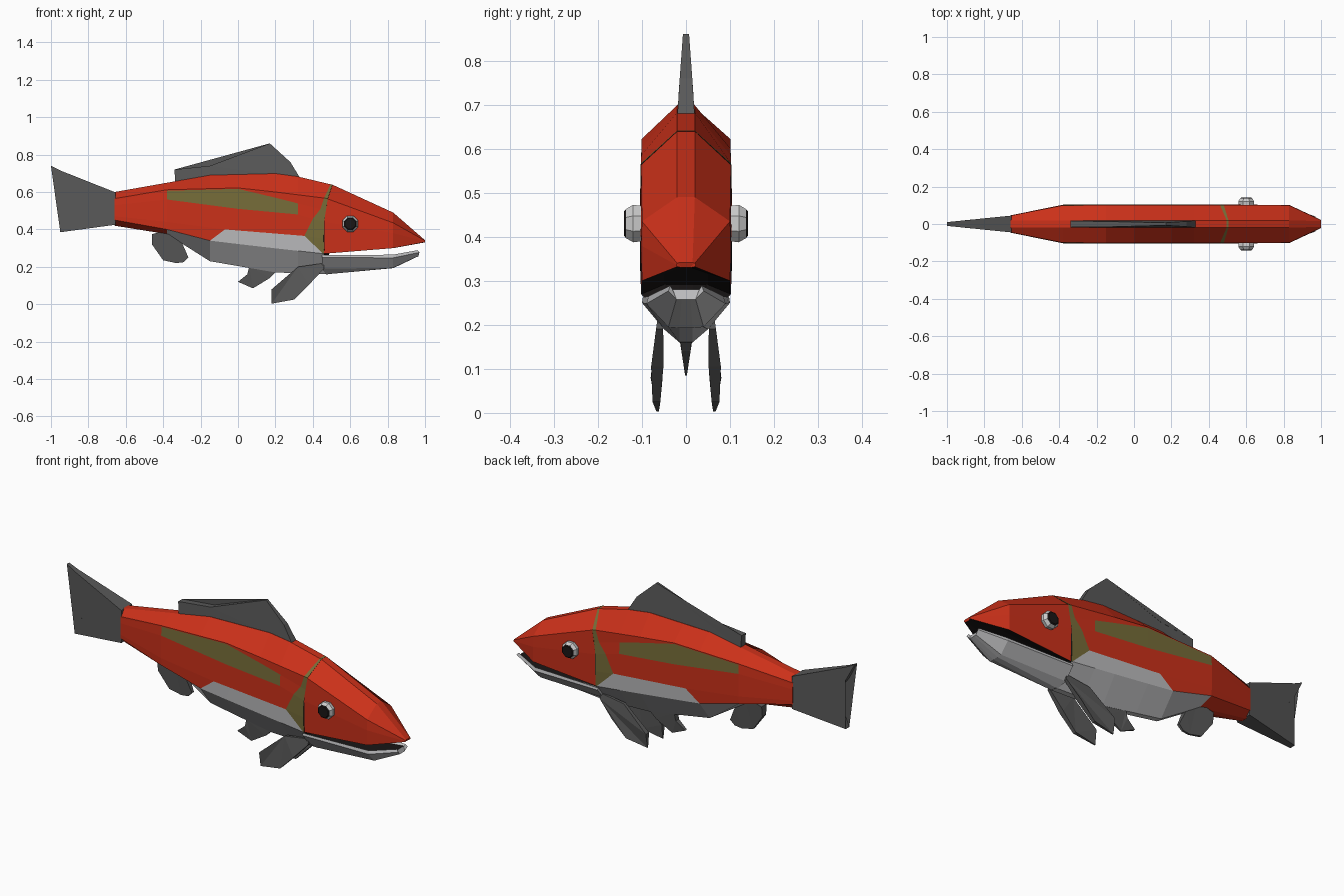
import bpy, bmesh, math
from mathutils import Matrix

if "Cube" in bpy.data.objects:
    bpy.data.objects.remove(bpy.data.objects["Cube"])


def material(name, rgb):
    m = bpy.data.materials.new(name)
    m.diffuse_color = (*rgb, 1)
    m.use_nodes = True
    m.node_tree.nodes["Principled BSDF"].inputs["Base Color"].default_value = m.diffuse_color
    return m


RED = material("red", (0.6, 0.03, 0.01))
OLIVE = material("olive", (0.18, 0.15, 0.04))
WHITE = material("belly white", (0.5, 0.5, 0.51))
GREY = material("fin grey", (0.1, 0.1, 0.1))
BLACK = material("black", (0.01, 0.008, 0.008))
LIP = material("lip white", (0.75, 0.75, 0.75))


def finish(bm, name, mats):
    bmesh.ops.recalc_face_normals(bm, faces=bm.faces[:])
    me = bpy.data.meshes.new(name)
    bm.to_mesh(me)
    bm.free()
    for m in mats:
        me.materials.append(m)
    ob = bpy.data.objects.new(name, me)
    bpy.context.collection.objects.link(ob)
    return ob


def interp(line, x):
    if x <= line[0][0]:
        return line[0][1]
    for (x0, z0), (x1, z1) in zip(line, line[1:]):
        if x <= x1:
            return z0 + (z1 - z0) * (x - x0) / (x1 - x0)
    return line[-1][1]


def loft(name, rings, mats, pick, end_mat=0):
    """Skin half rings of (x, y, z), top to bottom, mirrored across y."""
    bm = bmesh.new()
    n = len(rings[0])
    loops = []
    for half in rings:
        full = half + [(x, -y, z) for x, y, z in reversed(half)]
        loops.append([bm.verts.new(p) for p in full])
    for s, (a, b) in enumerate(zip(loops, loops[1:])):
        for i in range(2 * n):
            j = (i + 1) % (2 * n)
            row = i if i < n else 2 * n - 2 - i   # -1 = strip along the back
            f = bm.faces.new((a[i], a[j], b[j], b[i]))
            f.material_index = pick(s, row)
    bm.faces.new(loops[0])
    bm.faces.new(loops[-1]).material_index = end_mat
    bmesh.ops.triangulate(bm, faces=[f for f in bm.faces if len(f.verts) > 4])
    return finish(bm, name, mats)


# Body: seven lengthwise lines sampled at cross stations
lines = [
    [(-.66, .60), (-.15, .69), (.25, .70), (.33, .68), (.5, .64)],      # back
    [(-.66, .565), (-.38, .612), (0, .622), (.2, .60), (.48, .565)],    # shoulder
    [(-.66, .555), (-.38, .607), (0, .617), (.22, .565), (.47, .50)],   # olive top
    [(-.66, .53), (-.38, .56), (0, .51), (.32, .48), (.46, .44)],       # olive bottom
    [(-.66, .47), (-.38, .44), (-.07, .40), (.36, .365), (.46, .35)],   # white top
    [(-.66, .45), (-.38, .40), (-.15, .34), (.1, .31), (.46, .27)],     # belly ridge
    [(-.66, .42), (-.38, .375), (-.15, .23), (.2, .17), (.48, .16)],    # keel
]
width = [(-.66, .045), (-.38, .10), (.5, .102)]
stations = [[x] * 7 for x in (-.66, -.38, -.15, 0, .2, .32)]
stations[2][4] = -.07
stations[3][4] = .03
stations.append([.495, .46, .44, .40, .355, .455, .47])   # gill, rear edge
stations.append([.505, .48, .47, .46, .458, .46, .48])    # gill, front edge
rings = []
for xs in stations:
    ring = []
    for r, (x, line) in enumerate(zip(xs, lines)):
        w = interp(width, x)
        y = .02 if r == 0 else .015 if r == 6 else w * (1.03 if r in (3, 4) else 1)
        ring.append((x, y, interp(line, x)))
    rings.append(ring)


def body_colour(s, row):
    if s == 6 and row <= 4:
        return 1
    if row == 2 and 1 <= s <= 4:
        return 1
    if (row == 4 and s >= 2) or (row >= 5 and s >= 1):
        return 2
    return 0


loft("body", rings, [RED, OLIVE, WHITE, BLACK], body_colour, 3)

# Upper head with a dark mouth roof
loft("upper_head", [
    [(.503, .02, .64), (.48, .102, .563), (.46, .104, .44), (.46, .10, .27), (.46, .05, .29)],
    [(.83, .02, .49), (.83, .10, .435), (.83, .102, .38), (.83, .10, .30), (.83, .05, .315)],
    [(1.0, .015, .342), (1.0, .02, .34), (1.0, .022, .336), (1.0, .02, .332), (.995, .01, .33)],
], [RED, BLACK], lambda s, r: 1 if r >= 3 else 0)

# Lower jaw with pale lip
loft("lower_jaw", [
    [(.45, .07, .25), (.45, .098, .262), (.45, .10, .25), (.45, .05, .19), (.47, .015, .16)],
    [(.83, .065, .25), (.83, .085, .265), (.83, .09, .248), (.83, .04, .195), (.83, .015, .193)],
    [(.955, .03, .28), (.96, .036, .289), (.97, .04, .277), (.965, .022, .258), (.965, .01, .257)],
], [WHITE, LIP, BLACK], lambda s, r: 2 if r == -1 else 1 if r == 0 else 0)


def fin(name, outline, half, centre=lambda x, z: 0):
    """Thin fin: outline in x-z, half(x, z) gives half thickness."""
    bm = bmesh.new()
    sides = [[bm.verts.new((x, centre(x, z) + s * half(x, z), z)) for x, z in outline]
             for s in (-1, 1)]
    caps = [bm.faces.new(v) for v in sides]
    n = len(outline)
    for i in range(n):
        j = (i + 1) % n
        bm.faces.new((sides[0][i], sides[0][j], sides[1][j], sides[1][i]))
    bmesh.ops.triangulate(bm, faces=caps)
    return finish(bm, name, [GREY])


fin("dorsal_fin",
    [(-.335, .65), (-.34, .72), (-.15, .74), (.17, .86), (.28, .76), (.335, .67)],
    lambda x, z: interp([(.68, .02), (.86, .007)], z))
fin("tail_fin",
    [(-.655, .598), (-.95, .715), (-1, .74), (-.95, .645), (-.875, .55), (-.91, .47),
     (-.95, .385), (-.655, .425)],
    lambda x, z: interp([(-1, .01), (-.66, .045)], x))
fin("anal_fin",
    [(-.36, .40), (-.46, .375), (-.46, .32), (-.40, .235), (-.33, .22), (-.29, .225),
     (-.265, .25), (-.30, .33)],
    lambda x, z: interp([(.22, .005), (.38, .022)], z))
fin("pelvic_fin",
    [(.06, .20), (.05, .16), (0, .12), (.08, .085), (.17, .14), (.22, .19)],
    lambda x, z: interp([(.085, .002), (.17, .015)], z))

# Paired pectoral fins and eyes
for s, side in ((1, "left"), (-1, "right")):
    fin("pectoral_fin_" + side,
        [(.46, .22), (.32, .20), (.18, .08), (.18, .003), (.30, .025), (.38, .105), (.46, .19)],
        lambda x, z: interp([(0, .002), (.04, .013), (.11, .014), (.22, .006)], z),
        lambda x, z: s * interp([(0, .064), (.04, .069), (.11, .065), (.22, .058)], z))
    bm = bmesh.new()
    prev = None
    for y, r in ((.09, .042), (.12, .046), (.136, .036), (.141, .030)):
        ring = [bm.verts.new((.6 + r * math.cos(a), s * y, .43 + r * math.sin(a)))
                for a in (math.pi / 8 + i * math.pi / 4 for i in range(8))]
        if prev:
            for i in range(8):
                j = (i + 1) % 8
                f = bm.faces.new((prev[i], prev[j], ring[j], ring[i]))
                f.material_index = 1 if y > .14 else 0
        prev = ring
    bm.faces.new(prev).material_index = 1
    finish(bm, "eye_" + side, [LIP, BLACK])
